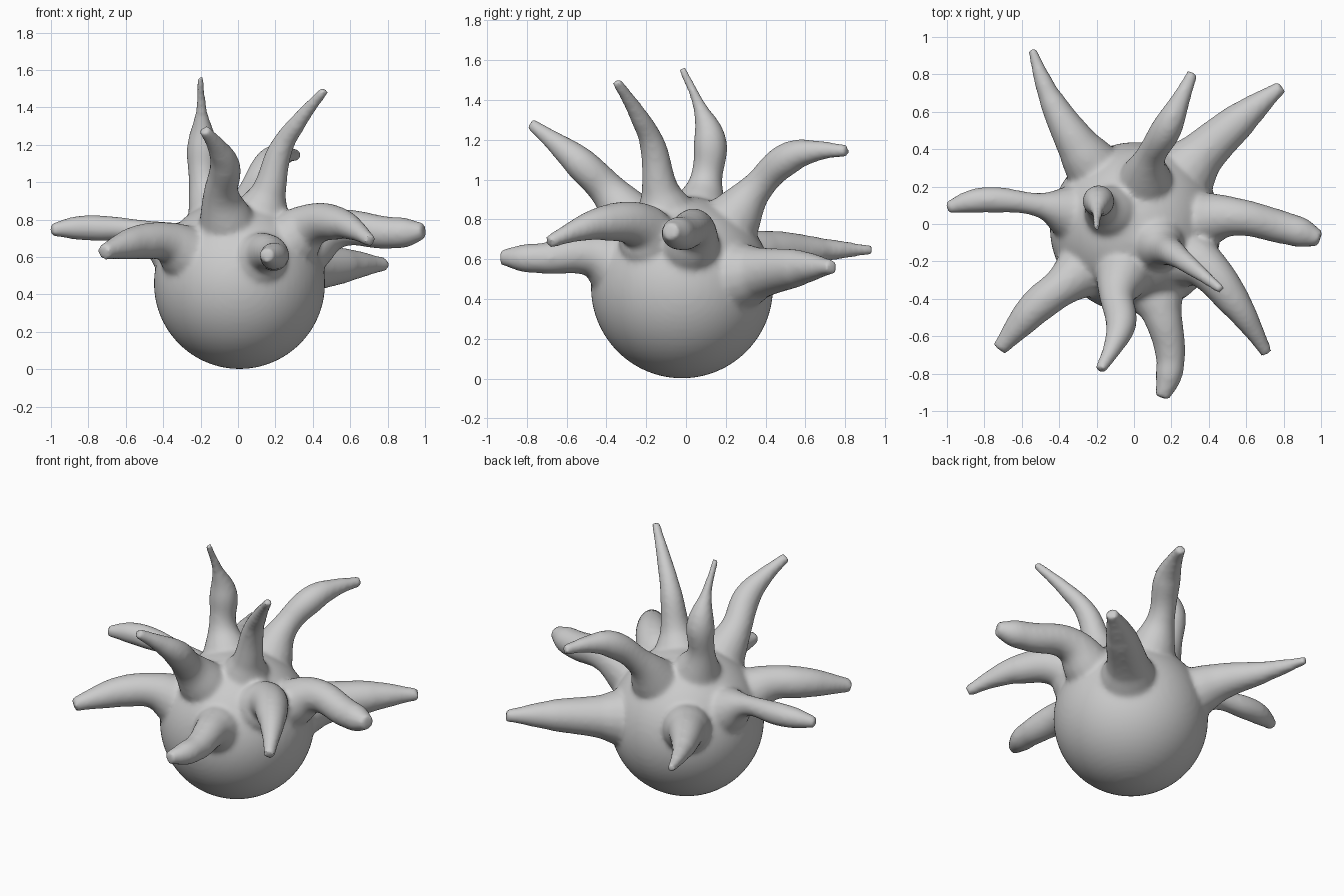
import bpy
from mathutils import Vector

if "Cube" in bpy.data.objects:
    bpy.data.objects.remove(bpy.data.objects["Cube"])

CENTRE = Vector((.008, -.02, .459))
RADIUS = .458

# Each arm: shoulder, bulge and tip positions, then shoulder, bulge and wrist radii
ARMS = [
    # level ring of arms
    ((-.30, .42, .63), (-.44, .66, .645), (-.545, .935, .645), .115, .068, .045),
    ((.36, .37, .53), (.57, .56, .555), (.79, .735, .56), .13, .095, .065),
    ((.53, .04, .75), (.80, -.02, .73), (.995, -.08, .74), .105, .088, .078),
    ((.38, -.23, .765), (.54, -.42, .78), (.71, -.69, .685), .12, .088, .06),
    ((.15, -.48, .62), (.195, -.71, .605), (.15, -.93, .61), .108, .08, .07),
    ((-.38, -.33, .68), (-.52, -.44, .68), (-.72, -.67, .625), .108, .095, .075),
    ((-.50, .10, .73), (-.77, .13, .755), (-1.0, .085, .745), .068, .07, .06),
    # raised arms
    ((.085, .35, .95), (.18, .52, 1.11), (.315, .81, 1.145), .085, .082, .055),
    ((-.09, -.38, .93), (-.07, -.54, 1.09), (-.18, -.78, 1.28), .098, .082, .055),
    ((-.18, .10, .99), (-.19, .12, 1.20), (-.20, -.02, 1.56), .085, .083, .036),
    ((.165, -.13, .95), (.23, -.17, 1.18), (.465, -.35, 1.495), .095, .065, .046),
]


def add_arm(curve, shoulder, bulge, tip, r_shoulder, r_bulge, r_wrist):
    """Lumpy tapering tube that flares out of the body below the shoulder."""
    s, b, t = Vector(shoulder), Vector(bulge), Vector(tip)
    root = CENTRE + (s - CENTRE).normalized() * RADIUS * .86
    wrist = -.125 * s + .75 * b + .375 * t      # on the arc through s, b, t
    points = (root, s, b, wrist, t)
    radii = (max(.155, r_shoulder * 1.35), r_shoulder, r_bulge, r_wrist, r_wrist * .58)
    spline = curve.splines.new('BEZIER')
    spline.radius_interpolation = 'CARDINAL'
    spline.bezier_points.add(len(points) - 1)
    for bp, co, r in zip(spline.bezier_points, points, radii):
        bp.co = co
        bp.radius = r
        bp.handle_left_type = bp.handle_right_type = 'AUTO'


# Round body
bpy.ops.mesh.primitive_uv_sphere_add(segments=64, ring_count=32, radius=RADIUS,
                                     location=CENTRE)
body = bpy.context.object
body.name = "spiky_round_body"

# Arms
curve = bpy.data.curves.new("arms", 'CURVE')
curve.dimensions = '3D'
curve.bevel_depth = 1
curve.bevel_resolution = 6
curve.use_fill_caps = True
for arm in ARMS:
    add_arm(curve, *arm)
arms = bpy.data.objects.new("arms", curve)
bpy.context.collection.objects.link(arms)
bpy.ops.object.select_all(action='DESELECT')
arms.select_set(True)
bpy.context.view_layer.objects.active = arms
bpy.ops.object.convert(target='MESH')

# Fuse everything into one soft skin
body.select_set(True)
bpy.context.view_layer.objects.active = body
bpy.ops.object.join()
fuse = body.modifiers.new("fuse", 'REMESH')
fuse.mode = 'VOXEL'
fuse.voxel_size = .014
fuse.use_smooth_shade = True
soft = body.modifiers.new("soften", 'SMOOTH')
soft.factor = .5
soft.iterations = 12
